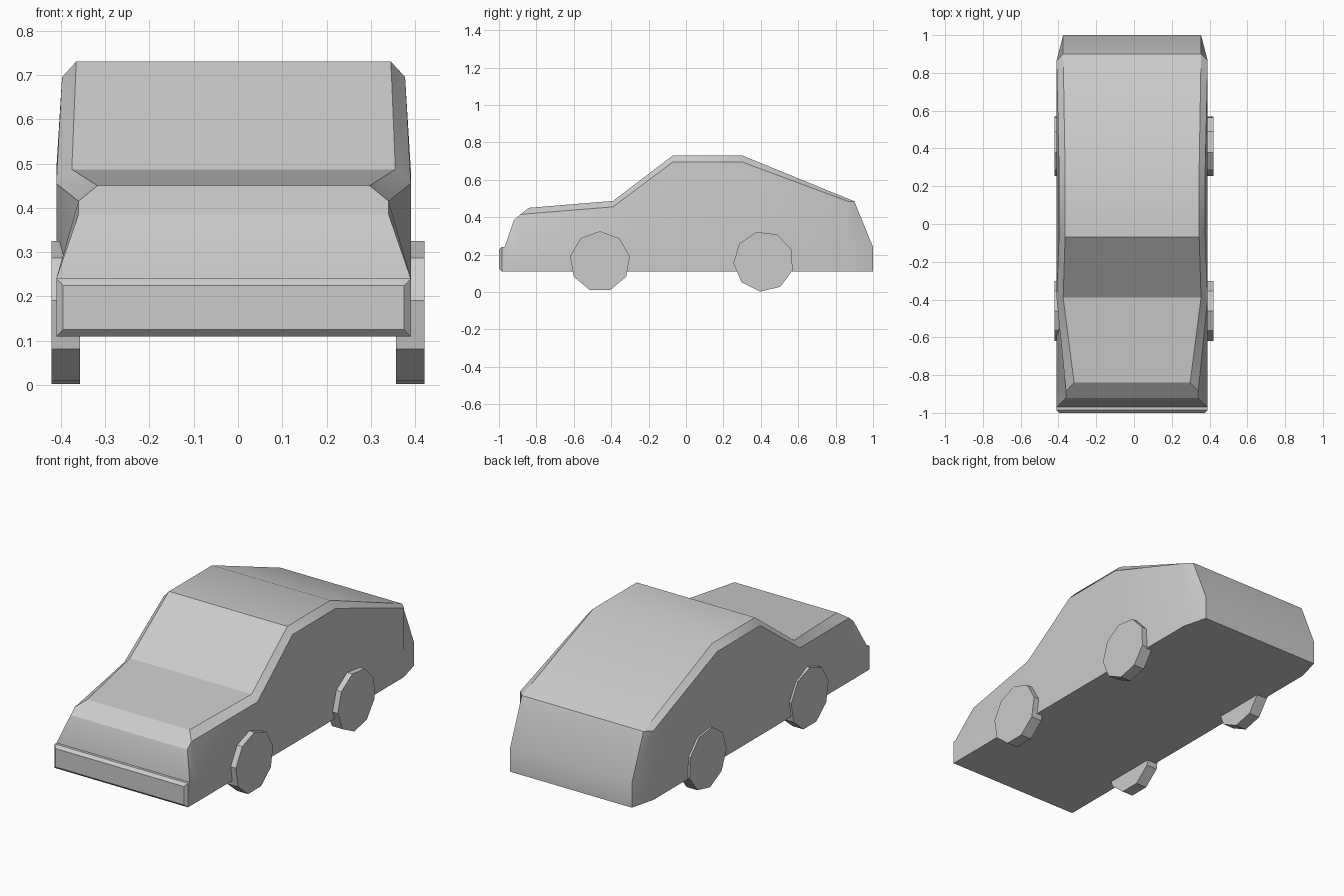
import bpy, bmesh, math

cube = bpy.data.objects.get("Cube")
if cube:
    bpy.data.objects.remove(cube, do_unlink=True)

GREY = (0.6, 0.6, 0.6, 1.0)
grey = bpy.data.materials.new("plain grey")
grey.use_nodes = True
grey.diffuse_color = GREY
grey.node_tree.nodes["Principled BSDF"].inputs["Base Color"].default_value = GREY


def finish(name, bm, smooth_angle=30):
    """Clean the mesh, turn it into an object and shade it."""
    bmesh.ops.remove_doubles(bm, verts=bm.verts, dist=0.0005)
    bmesh.ops.recalc_face_normals(bm, faces=bm.faces)
    mesh = bpy.data.meshes.new(name)
    bm.to_mesh(mesh)
    bm.free()
    mesh.materials.append(grey)
    obj = bpy.data.objects.new(name, mesh)
    bpy.context.collection.objects.link(obj)
    bpy.ops.object.select_all(action='DESELECT')
    obj.select_set(True)
    bpy.context.view_layer.objects.active = obj
    bpy.ops.object.shade_smooth_by_angle(angle=math.radians(smooth_angle))
    return obj


def add_face(bm, corners):
    """Add a face from coordinates, skipping repeated corners."""
    unique = []
    for c in corners:
        if c not in unique:
            unique.append(c)
    if len(unique) > 2:
        bm.faces.new([bm.verts.new(c) for c in unique])


SHIFT = -0.01  # the body sits slightly to one side of the wheels


def ring(half):
    """Mirror a half section into a full one."""
    return ([(SHIFT + x, y, z) for x, y, z in half]
            + [(SHIFT - x, y, z) for x, y, z in reversed(half)])


# Body half sections, nose to tail: sill, waist, shoulder, top edge
nose = (0.40, -0.97, 0.24)
nose_top = (0.35, -0.92, 0.385)
tail_top = (0.365, 0.90, 0.485)
sections = [
    [(0.40, -0.97, 0.11), nose, nose, nose],
    [(0.40, -0.92, 0.11), (0.40, -0.92, 0.24), nose_top, nose_top],
    [(0.40, -0.885, 0.11), (0.40, -0.885, 0.24), (0.35, -0.885, 0.415), (0.307, -0.84, 0.45)],
    [(0.40, -0.39, 0.11), (0.40, -0.39, 0.24), (0.40, -0.39, 0.455), (0.365, -0.39, 0.487)],
    [(0.40, -0.07, 0.11), (0.40, -0.07, 0.455), (0.387, -0.07, 0.695), (0.355, -0.07, 0.73)],
    [(0.40, 0.30, 0.11), (0.40, 0.30, 0.455), (0.387, 0.30, 0.695), (0.355, 0.30, 0.73)],
    [(0.40, 0.865, 0.11), (0.40, 0.865, 0.24), (0.40, 0.865, 0.485), tail_top],
    [(0.365, 1.0, 0.11), (0.365, 1.0, 0.24), tail_top, tail_top],
]
rings = [ring(s) for s in sections]
bm = bmesh.new()
for a, b in zip(rings, rings[1:]):
    for i in range(8):
        j = (i + 1) % 8
        add_face(bm, [a[i], a[j], b[j], b[i]])
# Tail panels and nose cap
tail, front = rings[-1], rings[0]
add_face(bm, [tail[0], tail[1], tail[6], tail[7]])
add_face(bm, [tail[1], tail[2], tail[5], tail[6]])
add_face(bm, [front[0], front[1], front[6], front[7]])
finish("body", bm)

# Front bumper with a chamfered face
bm = bmesh.new()
loops = []
for y, w, low, high in [(-0.965, 0.40, 0.11, 0.24), (-0.985, 0.40, 0.11, 0.24),
                        (-1.0, 0.385, 0.125, 0.225)]:
    loops.append(ring([(w, y, low), (w, y, high)]))
for a, b in zip(loops, loops[1:]):
    for i in range(4):
        j = (i + 1) % 4
        add_face(bm, [a[i], a[j], b[j], b[i]])
add_face(bm, loops[0])
add_face(bm, loops[-1])
finish("front_bumper", bm)


# Nine-sided wheels
def wheel(name, side, y, turn):
    bm = bmesh.new()
    discs = []
    for x in (0.356, 0.421):
        disc = []
        for k in range(9):
            t = math.radians(90 + turn + 40 * k)
            disc.append((side * x, y + 0.162 * math.cos(t), 0.163 + 0.162 * math.sin(t)))
        discs.append(disc)
        add_face(bm, disc)
    a, b = discs
    for i in range(9):
        j = (i + 1) % 9
        add_face(bm, [a[i], a[j], b[j], b[i]])
    finish(name, bm)


for label, side in (("left", 1), ("right", -1)):
    wheel("front_wheel_" + label, side, -0.46, 0)
    wheel("rear_wheel_" + label, side, 0.415, 13)
